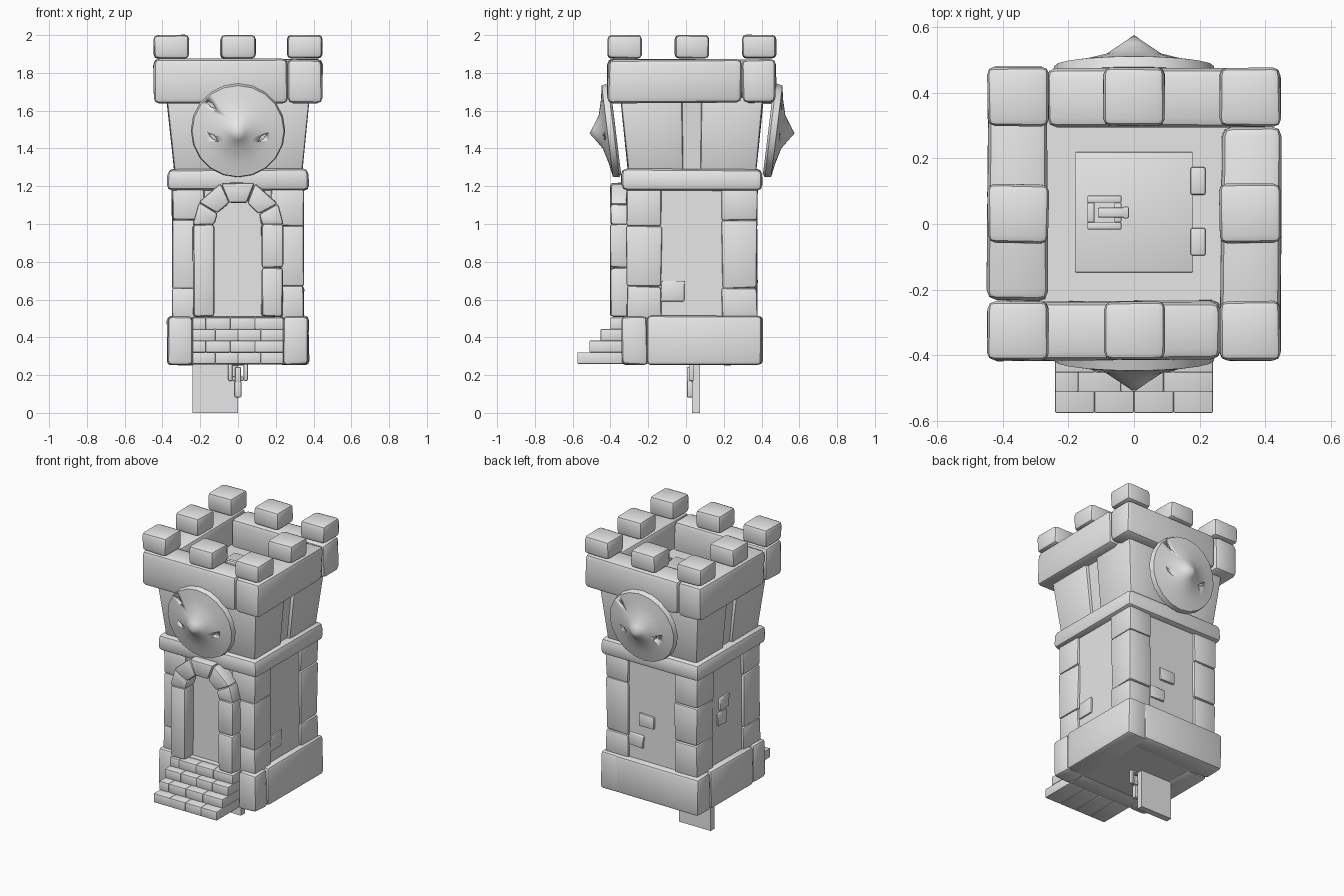
import bpy, bmesh, math, random
from mathutils import Matrix, Vector

if "Cube" in bpy.data.objects:
    bpy.data.objects.remove(bpy.data.objects["Cube"])

random.seed(4)
CY = 0.031  # tower axis in y
STONE = bpy.data.materials.new("stone_grey")
STONE.diffuse_color = (0.8, 0.8, 0.8, 1)
STONE.use_nodes = True
STONE.node_tree.nodes["Principled BSDF"].inputs["Base Color"].default_value = STONE.diffuse_color


def finish(name, bm, bevel=0.0, segments=2):
    bmesh.ops.recalc_face_normals(bm, faces=bm.faces)
    if bevel:
        bmesh.ops.bevel(bm, geom=bm.edges[:], offset=bevel, segments=segments,
                        profile=0.5, affect='EDGES', clamp_overlap=True)
    me = bpy.data.meshes.new(name)
    bm.to_mesh(me)
    bm.free()
    me.materials.append(STONE)
    ob = bpy.data.objects.new(name, me)
    bpy.context.collection.objects.link(ob)
    bpy.ops.object.select_all(action='DESELECT')
    ob.select_set(True)
    bpy.context.view_layer.objects.active = ob
    bpy.ops.object.shade_smooth_by_angle(angle=math.radians(40))
    return ob


def solid(name, ring_a, ring_b, bevel=0.0, jitter=0.0):
    """Closed solid between two matching rings of points."""
    bm = bmesh.new()
    j = lambda p: [c + random.uniform(-jitter, jitter) for c in p]
    a = [bm.verts.new(j(p)) for p in ring_a]
    b = [bm.verts.new(j(p)) for p in ring_b]
    n = len(a)
    bm.faces.new(a[::-1])
    bm.faces.new(b)
    for i in range(n):
        k = (i + 1) % n
        bm.faces.new((a[i], a[k], b[k], b[i]))
    return finish(name, bm, bevel)


def box(name, x0, x1, y0, y1, z0, z1, bevel=0.0, jitter=0.0, flare=1.0):
    """Box whose top is scaled about the tower axis by flare."""
    q = [(x0, y0), (x1, y0), (x1, y1), (x0, y1)]
    return solid(name, [(x, y, z0) for x, y in q],
                 [(x * flare, CY + (y - CY) * flare, z1) for x, y in q], bevel, jitter)


def square_ring(name, o, i, z0, z1, width, bevel):
    """Four stones laid pinwheel fashion, outer half size o, inner half size i."""
    spans = [(-o, i, -o, -i), (i, o, -o, i), (-i, o, i, o), (-o, -i, -i, o)]
    for side, (x0, x1, y0, y1) in zip(("front", "right", "back", "left"), spans):
        box(f"{name}_{side}", x0, x1, CY + y0, CY + y1, z0, z1, bevel, width)


# Base plinth
box("base_core", -.3, .3, -.3, .36, .26, .5)
box("base_front_middle", -.24, .24, -.335, -.21, .255, .51, .01)
for s, n in ((-1, "left"), (1, "right")):
    box(f"base_front_corner_{n}", *sorted((s * .24, s * .37)), -.342, -.205, .255, .512, .022, .004)
box("base_right", .22, .375, -.205, .4, .255, .512, .022, .004)
box("base_left", -.375, -.22, -.205, .26, .255, .512, .022, .004)
box("base_back", -.375, .25, .26, .405, .255, .512, .022, .004)

# Entrance steps made of bricks
for i, (front, back) in enumerate(((-.575, -.33), (-.512, -.33), (-.452, -.33), (-.4, -.3))):
    z0 = .26 + i * .061
    cuts = [-.24, -.12, 0, .12, .24] if i % 2 == 0 else [-.24, -.17, -.04, .09, .24]
    for a, b in zip(cuts, cuts[1:]):
        box("step_brick", a, b, front, back, z0, z0 + .061, .004)

# Lower wall and corner stones
box("lower_wall", -.332, .332, -.302, .362, .5, 1.2)
splits = {(-1, -1): (.5, .66, 1.02, 1.19), (1, -1): (.5, .67, .99, 1.19),
          (1, 1): (.5, .66, 1.02, 1.19), (-1, 1): (.5, .72, .98, 1.19)}
for (sx, sy), zs in splits.items():
    xs = sorted((sx * .175, sx * .348))
    ys = sorted((CY + sy * .16, CY + sy * .346))
    for z0, z1 in zip(zs, zs[1:]):
        box("corner_stone", *xs, *ys, z0, z1, .012, .004)

# Loose bricks standing out of the walls
box("brick_right", .3, .343, -.13, -.01, .59, .7, .006, .004)
for x, z in ((.04, .79), (.12, .64)):
    box("brick_back", x - .055, x + .055, .33, .374, z - .045, z + .045, .006, .006)
for y, z in ((.07, .91), (.09, .81)):
    box("brick_left", -.343, -.3, y - .05, y + .05, z - .045, z + .045, .006, .006)

# Door surround: legs and arch stones
box("arch_leg_left", -.238, -.125, -.4, -.29, .51, 1.0, .016, .004)
box("arch_leg_right_low", .125, .238, -.4, -.29, .51, .77, .016, .004)
box("arch_leg_right_high", .125, .238, -.4, -.29, .77, 1.0, .016, .004)
angles = [0, 28, 68, 112, 150, 180]
for a, b in zip(angles, angles[1:]):
    quad = [(r * math.cos(math.radians(t)), .995 + r * math.sin(math.radians(t)))
            for r, t in ((.125, a), (.24, a), (.24, b), (.125, b))]
    solid("arch_stone", [(x, -.4, z) for x, z in quad],
          [(x, -.29, z) for x, z in quad], .014, .003)

# Ledge between the storeys
box("ledge", -.375, .375, -.344, .406, 1.175, 1.292, .03, .004)

# Flared upper wall with broad corner slabs
box("upper_wall", -.318, .318, CY - .318, CY + .318, 1.27, 1.68, 0, 0, 1.12)
for sx in (-1, 1):
    for sy in (-1, 1):
        box("upper_slab", *sorted((sx * .045, sx * .338)),
            *sorted((CY + sy * .045, CY + sy * .338)), 1.27, 1.67, .014, .003, 1.12)

# Parapet and battlements
square_ring("parapet", .446, .265, 1.64, 1.872, .005, .03)
for i in (-1, 0, 1):
    for k in (-1, 0, 1):
        if i or k:
            x, y = i * .353, CY + k * .356
            box("merlon", x - .093, x + .093, y - .09, y + .09, 1.876, 2.0, .022, .003)

# Roof hatch with hinges
box("roof_floor", -.3, .3, CY - .3, CY + .3, 1.6, 1.685)
box("hatch", -.18, .18, -.147, .219, 1.67, 1.691, .003)
for y in (.131, -.054):
    box("hatch_hinge", .172, .218, y - .042, y + .042, 1.68, 1.705, .006)


def pull(name, matrix):
    """Square frame with a tongue, lying in its local xy plane."""
    parts = [(-.052, .052, -.052, -.03), (-.052, .052, .03, .052),
             (-.052, -.03, -.03, .03), (.03, .052, -.03, .03)]
    obs = [box(f"{name}_frame", *p, 0, .025, .004) for p in parts]
    obs.append(box(f"{name}_tongue", -.02, .07, -.015, .015, .012, .035, .004))
    obs.append(box(f"{name}_tip", .055, .14 if "door" in name else .075,
                   -.018, .018, .005, .035, .006))
    for ob in obs:
        ob.data.transform(matrix)


pull("hatch_pull", Matrix.Translation((-.09, .035, 1.688)))

# Door leaf hanging under the base, with its pull
box("hanging_door", -.24, 0, .032, .075, 0, .4)
pull("door_pull", Matrix.Translation((0, .04, .222)) @ Matrix.Rotation(math.pi / 2, 4, 'X')
     @ Matrix.Rotation(-math.pi / 2, 4, 'Z'))


def shield(name, matrix):
    """Lathed cone shield with three slits."""
    profile = [(.235, 0), (.25, .012), (.243, .045), (.17, .058), (.088, .08), (.04, .112)]
    n = 20
    bm = bmesh.new()
    rings = [[bm.verts.new((r * math.cos(2 * math.pi * i / n), r * math.sin(2 * math.pi * i / n), h))
              for i in range(n)] for r, h in profile]
    bm.faces.new(rings[0][::-1])
    for a, b in zip(rings, rings[1:]):
        for i in range(n):
            k = (i + 1) % n
            bm.faces.new((a[i], a[k], b[k], b[i]))
    tip = bm.verts.new((0, 0, .14))
    for i in range(n):
        bm.faces.new((rings[-1][i], rings[-1][(i + 1) % n], tip))
    ob = finish(name, bm)
    for u, v, ang in ((-.14, .14, -40), (-.13, -.03, -40), (.13, -.03, 40)):
        rot = Matrix.Rotation(math.radians(ang), 3, 'Z')
        rim = [rot @ Vector(p) + Vector((u, v, 0)) for p in
               ((-.034, 0, 0), (0, -.011, 0), (.034, 0, 0), (0, .011, 0))]
        cut = solid(f"{name}_slit_cutter", [p + Vector((0, 0, .045)) for p in rim],
                    [p + Vector((0, 0, .15)) for p in rim])
        cut.data.transform(matrix)
        cut.hide_render = True
        cut.hide_set(True)
        mod = ob.modifiers.new("slit", 'BOOLEAN')
        mod.operation = 'DIFFERENCE'
        mod.solver = 'EXACT'
        mod.object = cut
    ob.data.transform(matrix)


# Shields on the front and back
tilt = Matrix.Rotation(math.radians(97), 4, 'X')
shield("front_shield", Matrix.Translation((0, -.372, 1.497)) @ tilt)
shield("back_shield", Matrix.Translation((0, CY * 2 + .374, 1.497))
       @ Matrix.Rotation(math.pi, 4, 'Z') @ tilt)
